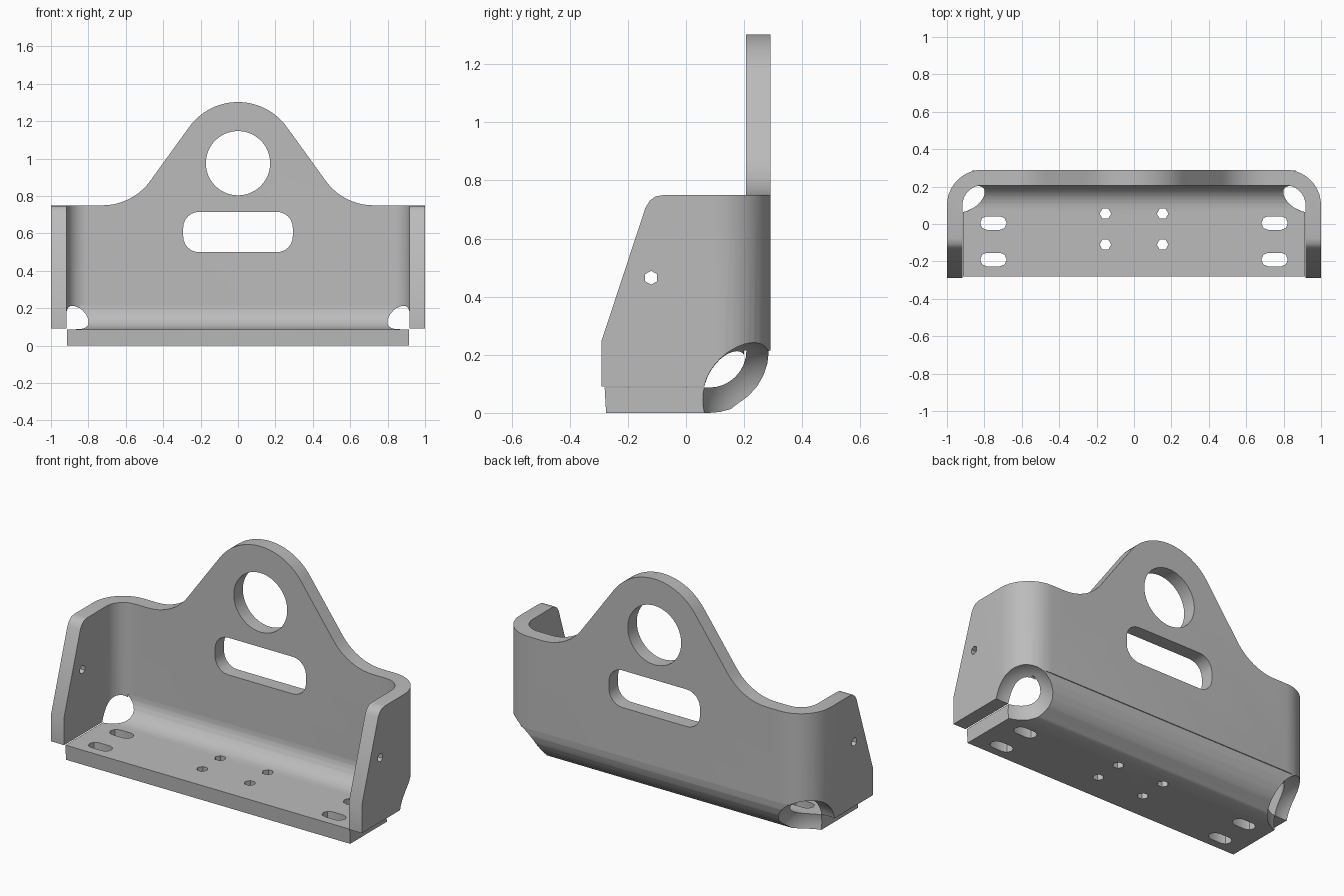
import bpy, bmesh
from math import cos, sin, radians

cube = bpy.data.objects.get("Cube")
if cube:
    bpy.data.objects.remove(cube, do_unlink=True)

steel = bpy.data.materials.new("grey steel")
steel.use_nodes = True
GREY = (0.5, 0.5, 0.5, 1)
steel.diffuse_color = GREY
steel.node_tree.nodes["Principled BSDF"].inputs["Base Color"].default_value = GREY


def arc(cx, cy, r, start, end, n=10):
    angles = [radians(start + (end - start) * i / n) for i in range(n + 1)]
    return [(cx + r * cos(a), cy + r * sin(a)) for a in angles]


def rounded_slot(cx, cy, w, h, r, n):
    pts = []
    for i, (sx, sy) in enumerate([(1, 1), (-1, 1), (-1, -1), (1, -1)]):
        pts += arc(cx + sx * (w - r), cy + sy * (h - r), r, 90 * i, 90 * i + 90, n)
    return pts


def mirrored(pts):
    return pts + [(-x, y) for x, y in reversed(pts)]


def add_object(name, bm):
    bmesh.ops.remove_doubles(bm, verts=bm.verts, dist=1e-5)
    bmesh.ops.recalc_face_normals(bm, faces=bm.faces)
    mesh = bpy.data.meshes.new(name)
    bm.to_mesh(mesh)
    bm.free()
    mesh.materials.append(steel)
    obj = bpy.data.objects.new(name, mesh)
    bpy.context.collection.objects.link(obj)
    return obj


def prism(name, pts, axis, lo, hi):
    place = {"x": lambda u, v, t: (t, u, v),
             "y": lambda u, v, t: (u, t, v),
             "z": lambda u, v, t: (u, v, t)}[axis]
    bm = bmesh.new()
    bottom = [bm.verts.new(place(u, v, lo)) for u, v in pts]
    top = [bm.verts.new(place(u, v, hi)) for u, v in pts]
    bm.faces.new(bottom)
    bm.faces.new(top)
    for i in range(len(pts)):
        j = (i + 1) % len(pts)
        bm.faces.new((bottom[i], bottom[j], top[j], top[i]))
    return add_object(name, bm)


def ball(side):
    bm = bmesh.new()
    bmesh.ops.create_uvsphere(bm, u_segments=32, v_segments=24, radius=0.198)
    bmesh.ops.translate(bm, verts=bm.verts, vec=(side * 0.96, 0.25, 0.045))
    return add_object("corner_cutter", bm)


def boolean(obj, cutter, operation="DIFFERENCE"):
    mod = obj.modifiers.new("cut", "BOOLEAN")
    mod.operation = operation
    mod.solver = "EXACT"
    mod.object = cutter
    bpy.context.view_layer.objects.active = obj
    bpy.ops.object.modifier_apply(modifier=mod.name)
    bpy.data.objects.remove(cutter, do_unlink=True)


# Upright: bent U-shaped plate
plan = mirrored([(1, -0.29)] + arc(0.81, 0.1, 0.19, 0, 90))
plan += list(reversed(mirrored([(0.917, -0.29)] + arc(0.81, 0.1, 0.107, 0, 90))))
upright = prism("upright_plate", plan, "z", 0.05, 1.4)

# Front outline: rounded lifting lug flaring into level shoulders
outline = mirrored([(1.1, 0), (1.1, 0.75)] + arc(0.723, 1.062, 0.312, 270, 216)
                   + arc(0, 0.98, 0.322, 36, 90, 14))
boolean(upright, prism("outline", outline, "y", -1, 1), "INTERSECT")

# Side outline: slanted front edge on the cheeks
cheek = [(-0.3, 0.09), (-0.3, 0.22), (-0.29, 0.25), (-0.14, 0.705), (-0.125, 0.73),
         (-0.105, 0.745), (-0.075, 0.75), (0.15, 0.751), (0.15, 1.5), (0.4, 1.5),
         (0.4, 0.215), (0.2, 0.215), (0.2, 0.2), (0.1, 0.09)]
boolean(upright, prism("cheek", cheek, "x", -2, 2), "INTERSECT")

# Openings in the upright
boolean(upright, prism("eye", arc(0, 0.975, 0.172, 0, 352.5, 47), "y", -1, 1))
boolean(upright, prism("slot", rounded_slot(0, 0.607, 0.293, 0.108, 0.085, 6), "y", -1, 1))
boolean(upright, prism("pin_hole", arc(-0.12, 0.465, 0.024, 30, 330, 5), "x", -2, 2))

# Base: floor plate bent up into the back wall
section = [(-0.275, 0)] + arc(0.08, 0.215, 0.215 - 0.0, -90, -70, 2)
section += arc(0.075, 0.215, 0.21, -60, 0, 5)
section += arc(0.08, 0.215, 0.128, 0, -90, 8) + [(-0.28, 0.087)]
base = prism("base_plate", section, "x", -0.915, 0.915)

# Bolt holes and slots in the base
for side in (-1, 1):
    for y in (0.055, -0.11):
        boolean(base, prism("bolt_hole", arc(side * 0.153, y, 0.031, 0, 300, 5), "z", -1, 1))
    for y in (0.005, -0.19):
        boolean(base, prism("bolt_slot", rounded_slot(side * 0.752, y, 0.07, 0.036, 0.034, 2), "z", -1, 1))

# Corner relief openings
for part in (upright, base):
    for side in (-1, 1):
        boolean(part, ball(side))
    bpy.ops.object.select_all(action="DESELECT")
    part.select_set(True)
    bpy.context.view_layer.objects.active = part
    bpy.ops.object.shade_smooth_by_angle(angle=radians(30))
